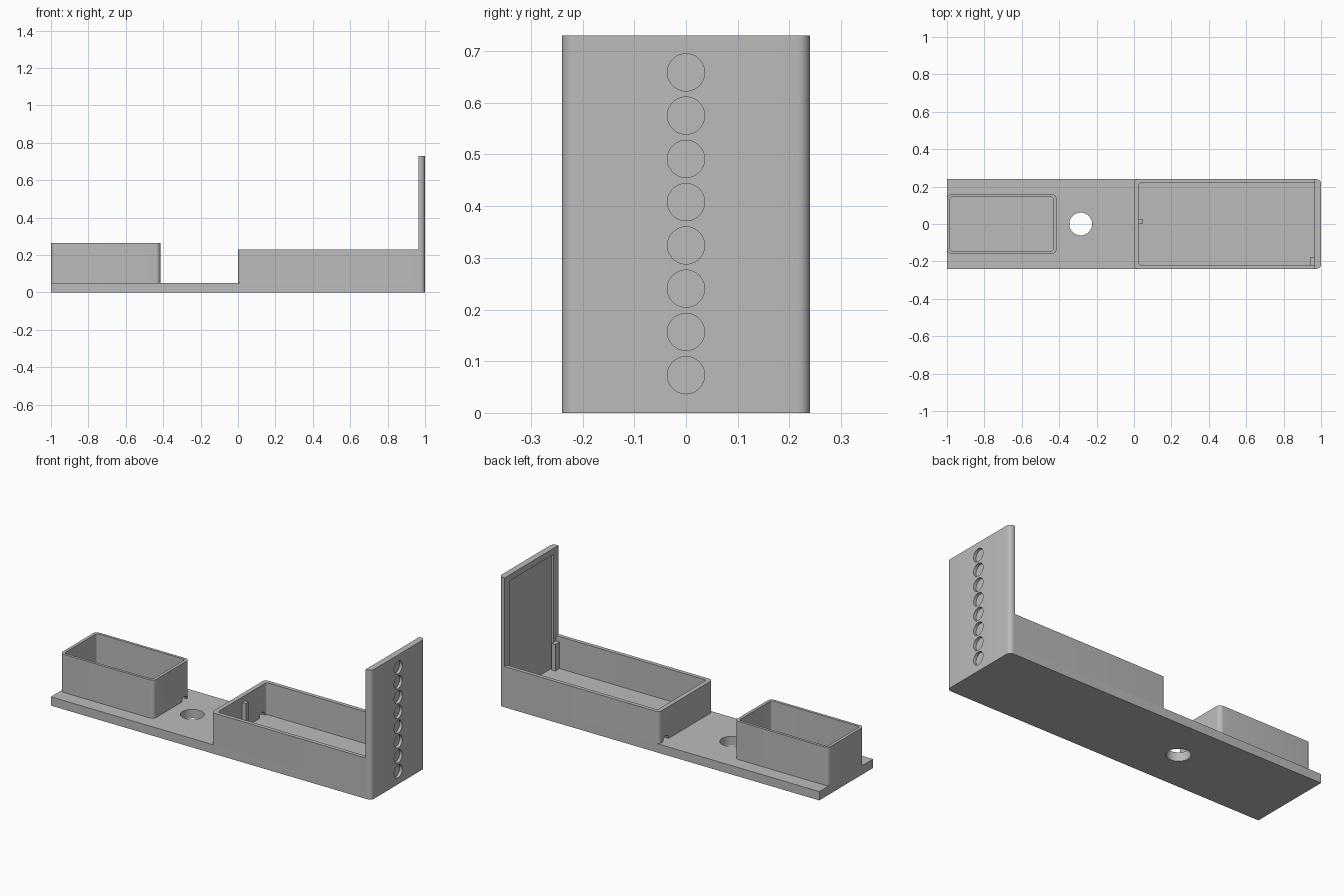
import bpy, bmesh, math
from mathutils import Matrix

cube = bpy.data.objects.get("Cube")
if cube:
    bpy.data.objects.remove(cube, do_unlink=True)

grey = bpy.data.materials.new("plain grey")
grey.use_nodes = True
colour = (0.5, 0.5, 0.5, 1)
grey.diffuse_color = colour
grey.node_tree.nodes["Principled BSDF"].inputs["Base Color"].default_value = colour


def finish(name, bm):
    bmesh.ops.recalc_face_normals(bm, faces=bm.faces)
    mesh = bpy.data.meshes.new(name)
    bm.to_mesh(mesh)
    bm.free()
    mesh.materials.append(grey)
    ob = bpy.data.objects.new(name, mesh)
    bpy.context.collection.objects.link(ob)
    return ob


def block(name, x0, x1, y0, y1, z0, z1, r_left=0, r_right=0):
    """Upright block whose vertical edges are rounded at either end in x."""
    bm = bmesh.new()
    corners = [(x0, y0, 1, 1, r_left, 180), (x1, y0, -1, 1, r_right, 270),
               (x1, y1, -1, -1, r_right, 0), (x0, y1, 1, -1, r_left, 90)]
    verts = []
    for x, y, sx, sy, r, start in corners:
        steps = 8 if r else 0
        for i in range(steps + 1):
            a = math.radians(start + 90 * i / max(steps, 1))
            verts.append(bm.verts.new((x + sx * r + r * math.cos(a),
                                       y + sy * r + r * math.sin(a), z0)))
    face = bm.faces.new(verts)
    top = bmesh.ops.extrude_face_region(bm, geom=[face])["geom"]
    bmesh.ops.translate(bm, vec=(0, 0, z1 - z0),
                        verts=[v for v in top if isinstance(v, bmesh.types.BMVert)])
    return finish(name, bm)


def rod(name, centre, r, length, axis="Z"):
    bm = bmesh.new()
    turn = Matrix.Rotation(math.pi / 2, 4, "Y") if axis == "X" else Matrix()
    bmesh.ops.create_cone(bm, cap_ends=True, segments=48, radius1=r, radius2=r,
                          depth=length, matrix=Matrix.Translation(centre) @ turn)
    return finish(name, bm)


def cut(ob, cutter):
    cutter.hide_render = True
    mod = ob.modifiers.new("cut", "BOOLEAN")
    mod.operation, mod.solver, mod.object = "DIFFERENCE", "EXACT", cutter
    bpy.context.view_layer.objects.active = ob
    bpy.ops.object.modifier_apply(modifier=mod.name)
    bpy.data.objects.remove(cutter, do_unlink=True)


FLOOR, HALF, WALL_X = 0.05, 0.24, 0.965

# Base plate with a round through hole
base = block("base_plate", -1, WALL_X, -HALF, HALF, 0, FLOOR)
cut(base, rod("cutter", (-0.285, 0, 0.025), 0.061, 0.2))

# Small tray with a cable notch
small = block("small_tray", -1, -0.415, -0.16, 0.16, FLOOR, 0.265, 0.025, 0.025)
cut(small, block("cutter", -0.983, -0.432, -0.145, 0.145, 0, 0.4, 0.012, 0.012))
cut(small, rod("cutter", (-0.42, 0.115, FLOOR), 0.022, 0.1, "X"))

# Large tray walls, open towards the end wall, with a cable notch
large = block("large_tray", 0, WALL_X, -HALF, HALF, FLOOR, 0.23, 0.022)
cut(large, block("cutter", 0.025, 1.1, -0.218, 0.218, 0, 0.4, 0.012))
cut(large, rod("cutter", (0.01, 0.18, FLOOR), 0.025, 0.1, "X"))

# Tall end wall: shallow panel inside, column of round pockets outside
wall = block("end_wall", WALL_X, 1, -HALF, HALF, 0, 0.73, 0, 0.025)
cut(wall, block("cutter", 0.9, WALL_X + 0.012, -0.195, 0.195, FLOOR, 0.695))
for i in range(8):
    cut(wall, rod("cutter", (1, 0, 0.073 + 0.0837 * i), 0.036, 0.032, "X"))

# Small upright posts inside the large tray
posts = [block("end_post", 0.942, WALL_X, -0.218, -0.18, FLOOR, 0.2),
         block("middle_post", 0.025, 0.048, 0.002, 0.026, FLOOR, 0.2)]

for ob in [base, small, large, wall] + posts:
    bpy.ops.object.select_all(action="DESELECT")
    ob.select_set(True)
    bpy.context.view_layer.objects.active = ob
    bpy.ops.object.shade_smooth_by_angle(angle=math.radians(30))
